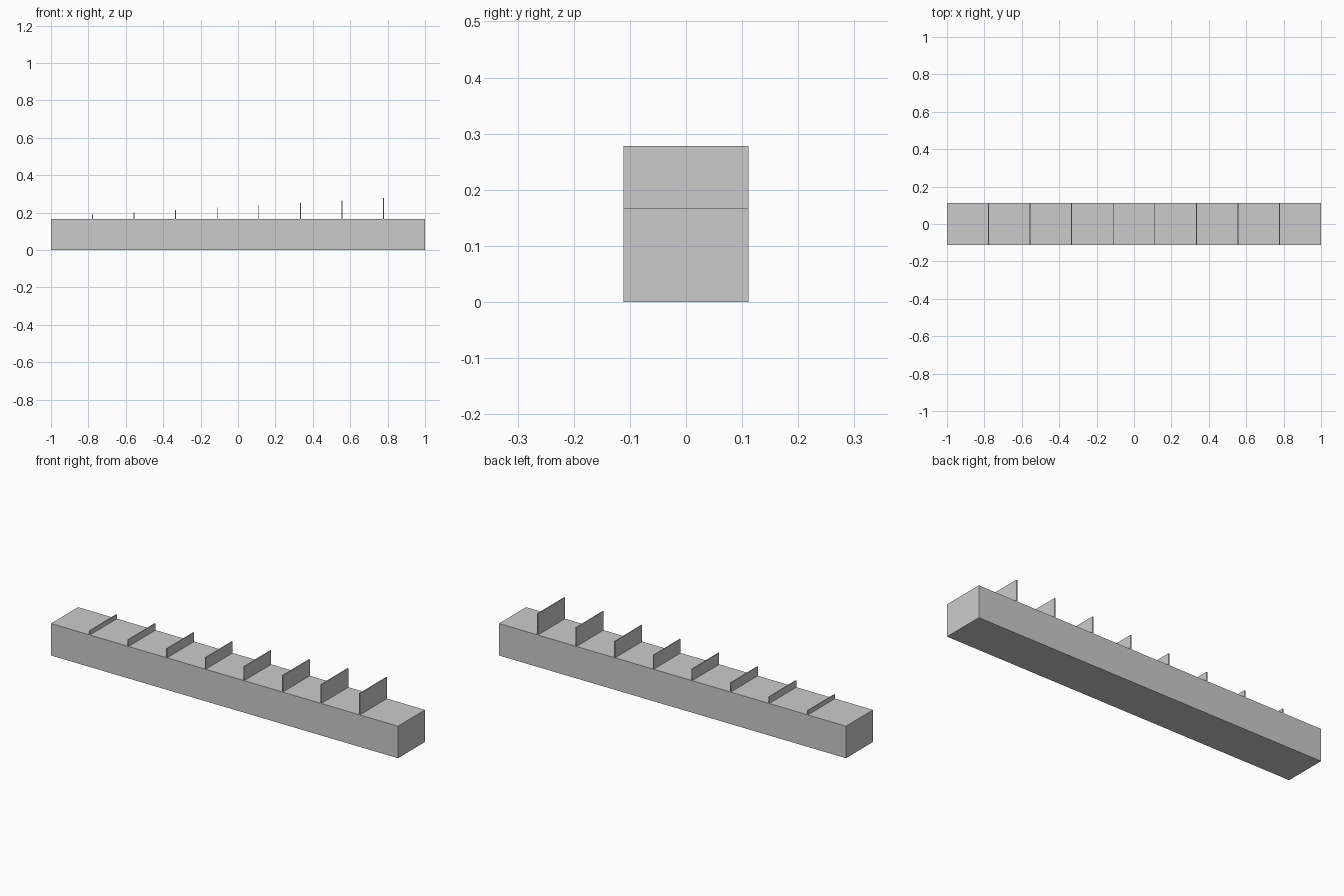
import bpy

if "Cube" in bpy.data.objects:
    bpy.data.objects.remove(bpy.data.objects["Cube"])

DEPTH = 2 / 9
BASE_H = 1 / 6
FIN_T = 0.005
FINS = 8


def box(name, x, z0, z1, width):
    """Full-depth box centred on x, spanning z0 to z1."""
    bpy.ops.mesh.primitive_cube_add(size=1, location=(x, 0, (z0 + z1) / 2))
    ob = bpy.context.object
    ob.name = name
    ob.scale = (width, DEPTH, z1 - z0)
    bpy.ops.object.transform_apply(location=False, rotation=False, scale=True)
    return ob


# Solid bar
box("base_bar", 0, 0, BASE_H, 2)

# Thin upright fins, rising evenly towards +x
for i in range(FINS):
    x = -1 + (i + 1) * 2 / (FINS + 1)
    height = 0.0222 + (0.1111 - 0.0222) * i / (FINS - 1)
    box(f"fin_{i + 1}", x, BASE_H, BASE_H + height, FIN_T)
